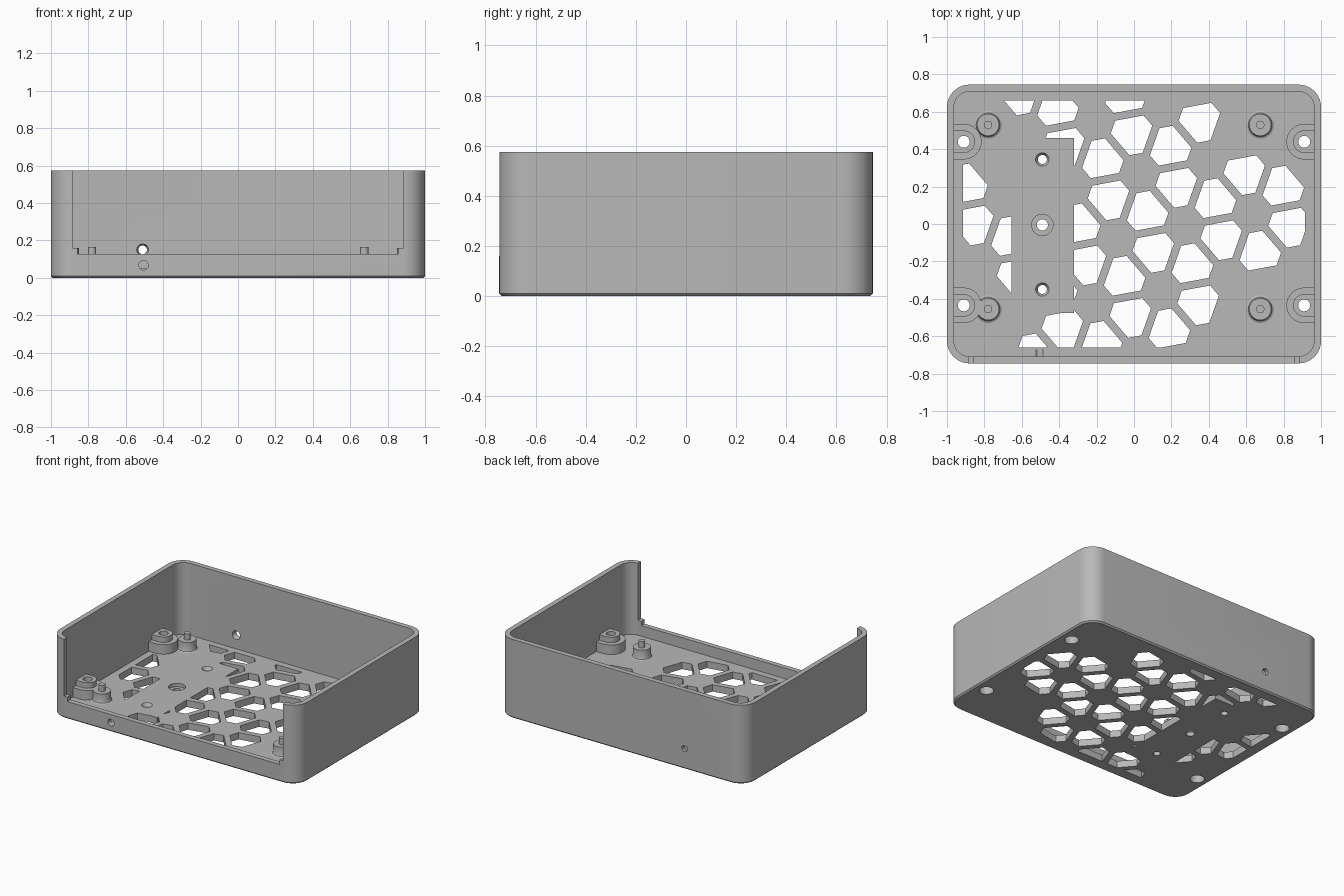
import bpy, bmesh, math
from mathutils import Matrix, Vector

cube = bpy.data.objects.get("Cube")
if cube:
    bpy.data.objects.remove(cube, do_unlink=True)

GREY = bpy.data.materials.new("plain_grey")
GREY.use_nodes = True
COLOUR = (0.48, 0.48, 0.48, 1)
GREY.diffuse_color = COLOUR
GREY.node_tree.nodes["Principled BSDF"].inputs["Base Color"].default_value = COLOUR

FLOOR, HEIGHT, WALL = 0.05, 0.575, 0.037


def add_loft(bm, loops):
    """Closed solid skinned through loops of equal length."""
    rings = [[bm.verts.new(p) for p in loop] for loop in loops]
    n = len(rings[0])
    for a, b in zip(rings, rings[1:]):
        for i in range(n):
            bm.faces.new((a[i], a[(i + 1) % n], b[(i + 1) % n], b[i]))
    bm.faces.new(rings[0][::-1])
    bm.faces.new(rings[-1])


def finish(name, bm, matrix=None):
    bmesh.ops.recalc_face_normals(bm, faces=bm.faces)
    me = bpy.data.meshes.new(name)
    bm.to_mesh(me)
    bm.free()
    me.materials.append(GREY)
    ob = bpy.data.objects.new(name, me)
    bpy.context.collection.objects.link(ob)
    if matrix:
        me.transform(matrix)
    return ob


def solid(name, loops, matrix=None):
    bm = bmesh.new()
    add_loft(bm, loops)
    return finish(name, bm, matrix)


def at_z(outline, z):
    return [Vector((x, y, z)) for x, y in outline]


def lathe(name, profile, centre, matrix=None, n=32):
    circle = [(math.cos(i * math.tau / n), math.sin(i * math.tau / n)) for i in range(n)]
    loops = [[Vector((r * c, r * s, z)) for c, s in circle] for r, z in profile]
    return solid(name, loops, Matrix.Translation(centre) @ (matrix or Matrix()))


def rounded_rect(hx, hy, r, steps=10):
    pts = []
    for k, (sx, sy) in enumerate(((1, 1), (-1, 1), (-1, -1), (1, -1))):
        for i in range(steps + 1):
            a = (k + i / steps) * math.pi / 2
            pts.append((sx * (hx - r) + r * math.cos(a), sy * (hy - r) + r * math.sin(a)))
    return pts


def box(name, x0, x1, y0, y1, z0, z1):
    outline = ((x0, y0), (x1, y0), (x1, y1), (x0, y1))
    return solid(name, [at_z(outline, z0), at_z(outline, z1)])


def combine(target, tool, operation="DIFFERENCE"):
    mod = target.modifiers.new("combine", "BOOLEAN")
    mod.operation, mod.solver, mod.object = operation, "EXACT", tool
    bpy.context.view_layer.update()
    bpy.context.view_layer.objects.active = target
    bpy.ops.object.modifier_apply(modifier=mod.name)
    bpy.data.objects.remove(tool, do_unlink=True)


def smooth(ob):
    bpy.ops.object.select_all(action="DESELECT")
    ob.select_set(True)
    bpy.context.view_layer.objects.active = ob
    bpy.ops.object.shade_smooth_by_angle(angle=math.radians(30))


# Rounded tray with a chamfered bottom edge
HX, HY, R = 1.0, 0.745, 0.12
shell = solid("enclosure_shell", [
    at_z(rounded_rect(HX - 0.01, HY - 0.01, R - 0.01), 0),
    at_z(rounded_rect(HX, HY, R), 0.01),
    at_z(rounded_rect(HX, HY, R), HEIGHT)])
inner = rounded_rect(HX - WALL, HY - WALL, R - WALL)
combine(shell, solid("cavity", [at_z(inner, FLOOR), at_z(inner, 1)]))

# Front opening with a stepped lower corner
for half, low in ((0.885, 0.16), (0.857, 0.127)):
    combine(shell, box("opening", -half, half, -0.9, -0.69, low, 1))

# Stepped screw bosses against the side walls
bosses = [(sx * 0.91, y) for sx in (-1, 1) for y in (0.44, -0.435)]
for x, y in bosses:
    side = math.copysign(1, x)
    for r, top in ((0.095, 0.12), (0.06, 0.16)):
        arc = [(x - side * r * math.cos(a), y + r * math.sin(a))
               for a in (math.pi * (i / 16 - 0.5) for i in range(17))]
        outline = arc + [(side * 0.98, y + r), (side * 0.98, y - r)]
        combine(shell, solid("boss", [at_z(outline, 0.02), at_z(outline, top)]), "UNION")
for x, y in bosses:
    combine(shell, lathe("boss_hole", [(0.048, -0.1), (0.048, 0.07), (0.032, 0.07), (0.032, 0.3)], (x, y, 0)))

# Ventilation grille: triangular grid of corner-trimmed triangles
standoffs = [(x, y) for x in (-0.78, 0.675) for y in (0.53, -0.455)]
SIDE, BAR, TRIM = 0.369, 0.041, 0.072
origin = Vector((-0.21, 0.553))
u = Vector((math.cos(math.radians(10.5)), math.sin(math.radians(10.5)))) * SIDE
v = Matrix.Rotation(math.radians(60), 2) @ u
apothem = SIDE / (2 * math.sqrt(3))
shrink = (apothem - BAR / 2) / apothem


def clip(points, axis, sign, limit):
    """Keep the part of a convex outline where sign * coordinate <= limit."""
    out = []
    for a, b in zip(points, points[1:] + points[:1]):
        da, db = sign * a[axis] - limit, sign * b[axis] - limit
        if da <= 0:
            out.append(a)
        if da * db < 0:
            out.append(a.lerp(b, da / (da - db)))
    return out


vents = bmesh.new()
for i in range(-8, 9):
    for j in range(-8, 9):
        base = origin + u * i + v * j
        for tri in ((base, base + u, base + v), (base + u, base + u + v, base + v)):
            mid = (tri[0] + tri[1] + tri[2]) / 3
            if abs(mid.x) > 0.93 or abs(mid.y) > 0.70:
                continue
            if any((mid - Vector(p)).length < 0.205 for p in standoffs + bosses):
                continue
            small = [mid + (p - mid) * shrink for p in tri]
            cell = []
            for k in range(3):
                p = small[k]
                for q in (small[k - 1], small[(k + 1) % 3]):
                    cell.append(p + (q - p).normalized() * TRIM)
            for axis, limit in ((0, 0.913), (1, 0.66)):
                for sign in (1, -1):
                    cell = clip(cell, axis, sign, limit)
            if len(cell) > 2:
                add_loft(vents, [at_z(cell, -0.1), at_z(cell, FLOOR + 0.03)])
vent_cutter = finish("vents", vents)
combine(vent_cutter, box("solid_pad", -0.655, -0.32, -0.475, 0.46, -0.3, 0.3))
combine(shell, vent_cutter)

# Floor mounting holes: two countersunk, one counterbored
for y in (0.345, -0.35):
    combine(shell, lathe("floor_hole", [(0.024, -0.1), (0.024, 0.03), (0.036, FLOOR), (0.036, 0.1)], (-0.49, y, 0)))
combine(shell, lathe("centre_hole", [(0.03, -0.1), (0.03, 0.025), (0.057, 0.025), (0.057, 0.1)], (-0.49, -0.005, 0)))

# Wall holes: plain at the front, countersunk inside at the back
tilt = Matrix.Rotation(math.radians(90), 4, "X")
combine(shell, lathe("front_hole", [(0.025, -0.1), (0.025, 0.1)], (-0.505, -0.77, 0.067), tilt))
combine(shell, lathe("back_hole", [(0.023, -0.1), (0.023, 0.015), (0.033, 0.04), (0.033, 0.1)],
                     (-0.51, HY, 0.15), tilt))
smooth(shell)

# Board standoffs with flared feet and locating pins
for i, (x, y) in enumerate(standoffs):
    post = lathe(f"standoff_{i + 1}", [
        (0.074, FLOOR - 0.01), (0.074, FLOOR), (0.064, 0.055), (0.059, 0.068),
        (0.059, 0.12), (0.022, 0.12), (0.022, 0.165)], (x, y, 0))
    smooth(post)
